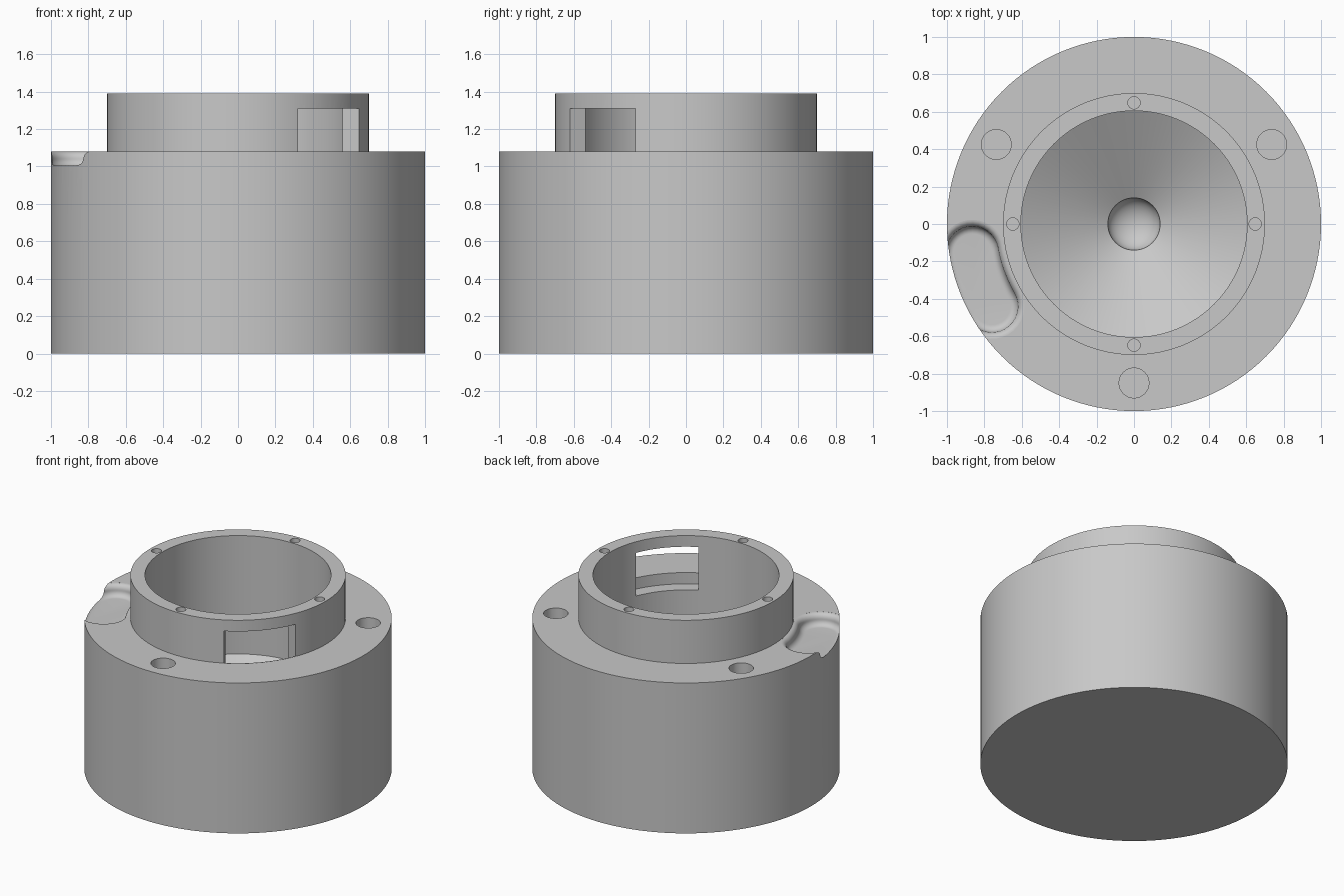
import bpy, bmesh, math
from math import sin, cos, pi, radians
from mathutils import Matrix, Vector

cube = bpy.data.objects.get("Cube")
if cube:
    bpy.data.objects.remove(cube)

grey = bpy.data.materials.new("plain_grey")
grey.use_nodes = True
tone = (0.58, 0.58, 0.58, 1)
grey.diffuse_color = tone
grey.node_tree.nodes["Principled BSDF"].inputs["Base Color"].default_value = tone

RING, TOP, FLOOR = 1.08, 1.39, 1.0


def finish(name, bm):
    bmesh.ops.recalc_face_normals(bm, faces=bm.faces)
    mesh = bpy.data.meshes.new(name)
    bm.to_mesh(mesh)
    bm.free()
    obj = bpy.data.objects.new(name, mesh)
    bpy.context.collection.objects.link(obj)
    mesh.materials.append(grey)
    return obj


def revolve(name, profile, steps=128, start=0, sweep=360, centre=(0, 0, 0)):
    """Turn a radius/height profile about z; a partial sweep gets end caps."""
    full = sweep == 360
    bm = bmesh.new()
    rows = []
    for i in range(steps if full else steps + 1):
        a = radians(start + sweep * i / steps)
        rows.append([bm.verts.new((r * cos(a), r * sin(a), z)) for r, z in profile])
    n = len(profile)
    for i in range(steps):
        a, b = rows[i], rows[(i + 1) % len(rows)]
        for j in range(n - 1 if full else n):
            k = (j + 1) % n
            bm.faces.new((a[j], b[j], b[k], a[k]))
    if not full:
        bm.faces.new(rows[0])
        bm.faces.new(rows[-1])
    bmesh.ops.remove_doubles(bm, verts=bm.verts, dist=1e-5)
    bmesh.ops.translate(bm, verts=bm.verts, vec=centre)
    return finish(name, bm)


def drill(name, radius, distance, angle, top, depth):
    a = radians(angle)
    profile = [(0, -depth), (radius, -depth), (radius, 0.1), (0, 0.1)]
    return revolve(name, profile, 32,
                   centre=(distance * cos(a), distance * sin(a), top))


def slot_outline(offset, radius=0.878, first=190, last=210, steps=16):
    """Outline of an arc-shaped slot at the given distance from its centreline."""
    points = []

    def add(r, a, turn):
        points.append((r * cos(a) + offset * cos(turn), r * sin(a) + offset * sin(turn)))

    a0, a1 = radians(first), radians(last)
    for i in range(steps):
        a = a0 + (a1 - a0) * i / steps
        add(radius, a, a)
    for i in range(steps):
        add(radius, a1, a1 + pi * i / steps)
    for i in range(steps):
        a = a1 + (a0 - a1) * i / steps
        add(radius, a, a + pi)
    for i in range(steps):
        add(radius, a0, a0 + pi + pi * i / steps)
    return points


def slot_cutter():
    # Wall curves up from the floor, then rolls over into the ring surface
    half = (RING - FLOOR) / 2
    quarter = [pi / 2 * i / 8 for i in range(9)]
    wall = [(0.1 + 0.04 * sin(t), FLOOR + half * (1 - cos(t))) for t in quarter]
    wall += [(0.14 + 0.035 * (1 - cos(t)), FLOOR + half + (half - 0.0003) * sin(t))
             for t in quarter[1:]]
    wall.append((wall[-1][0], RING + 0.1))
    bm = bmesh.new()
    loops = [[bm.verts.new((x, y, z)) for x, y in slot_outline(o)] for o, z in wall]
    for a, b in zip(loops, loops[1:]):
        for i in range(len(a)):
            j = (i + 1) % len(a)
            bm.faces.new((a[i], a[j], b[j], b[i]))
    bm.faces.new(loops[0])
    bm.faces.new(loops[-1])
    return finish("slot_cutter", bm)


# Body, collar, bore and funnel in one turned profile, ending in a rounded dimple
profile = [(0, 0), (1, 0), (1, RING), (0.7, RING), (0.7, TOP),
           (0.605, TOP), (0.605, 0.54), (0.14, 0.27)]
profile += [(0.14 * cos(pi / 2 * i / 8), 0.27 - 0.1 * sin(pi / 2 * i / 8)) for i in range(1, 8)]
profile.append((0, 0.17))
housing = revolve("round_housing", profile)

# Collar window with a sunken floor, then the slot and the holes
cutters = [
    revolve("window_cutter", [(0.5, FLOOR), (0.698, FLOOR), (0.698, RING + 0.001),
                              (0.8, RING + 0.001), (0.8, 1.31), (0.5, 1.31)],
            24, -62.6, 40),
    slot_cutter(),
]
cutters += [drill("ring_hole", 0.08, 0.85, a, RING, 0.3) for a in (30, 150, 270)]
cutters += [drill("collar_hole", 0.033, 0.648, a, TOP, 0.15) for a in (0, 90, 180, 270)]

bpy.ops.object.select_all(action='DESELECT')
bpy.context.view_layer.objects.active = housing
housing.select_set(True)
for cutter in cutters:
    mod = housing.modifiers.new(cutter.name, 'BOOLEAN')
    mod.operation = 'DIFFERENCE'
    mod.solver = 'EXACT'
    mod.object = cutter
    bpy.ops.object.modifier_apply(modifier=mod.name)
    bpy.data.objects.remove(cutter)

bpy.ops.object.shade_smooth_by_angle(angle=radians(30))
